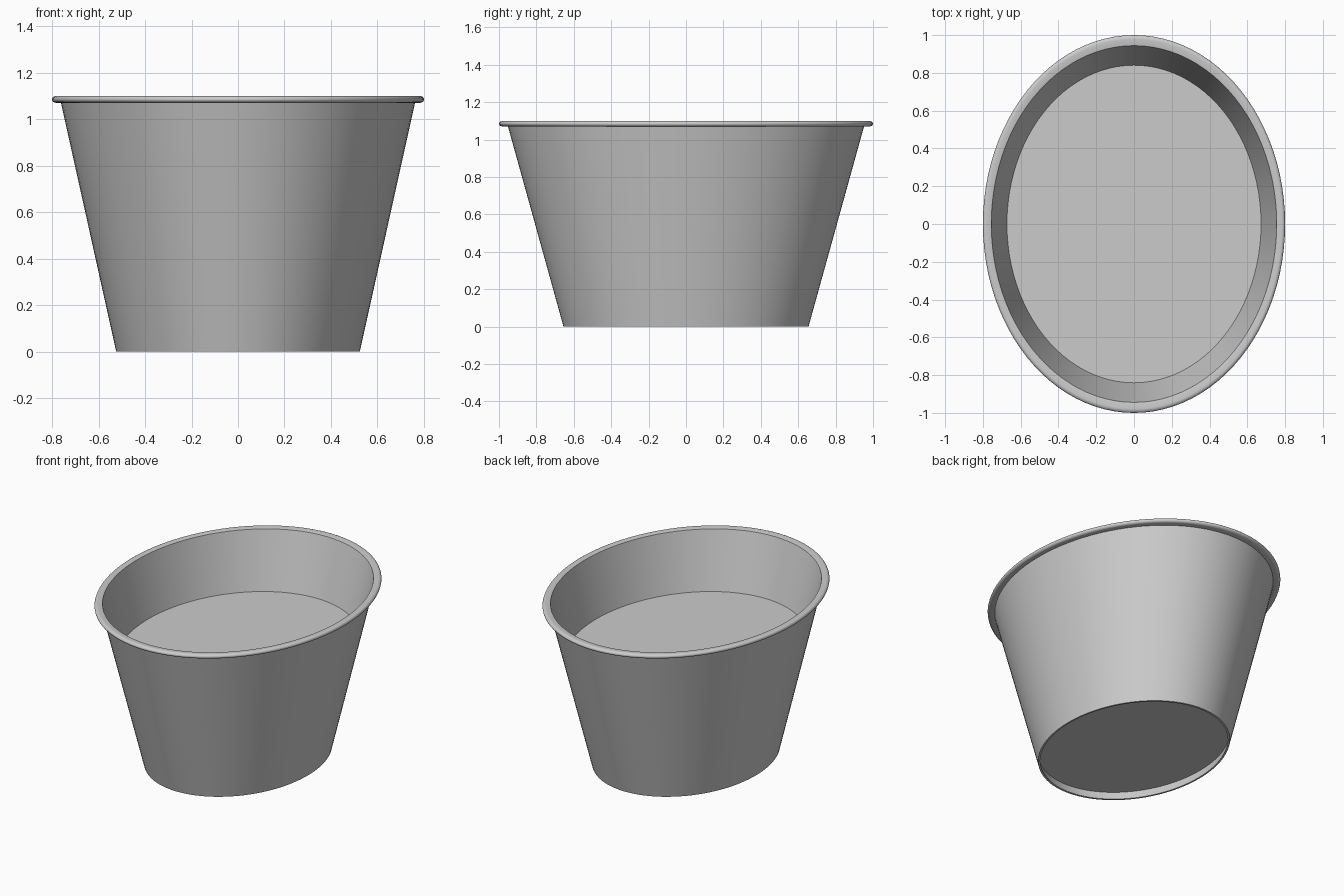
import bpy
import math

if "Cube" in bpy.data.objects:
    bpy.data.objects.remove(bpy.data.objects["Cube"])

SEGMENTS = 96
WIDTH_RATIO = 0.8      # oval: x radius relative to y radius
HEIGHT = 1.1
BASE_R, LIP_R, RIM_R = 0.655, 0.96, 1.0
WALL = 0.014

grey = bpy.data.materials.new("plain_grey")
grey.use_nodes = True
colour = (0.6, 0.6, 0.6, 1.0)
grey.diffuse_color = colour
grey.node_tree.nodes["Principled BSDF"].inputs["Base Color"].default_value = colour


def outer_radius(z):
    """Radius of the tapered outer wall at height z."""
    return BASE_R + (LIP_R - BASE_R) * z / HEIGHT


def oval_lathe(name, profile, closed=False, capped=False):
    """Revolve (radius, height) points into an oval shell."""
    verts, faces = [], []
    for r, z in profile:
        for i in range(SEGMENTS):
            a = math.tau * i / SEGMENTS
            verts.append((WIDTH_RATIO * r * math.cos(a), r * math.sin(a), z))
    count = len(profile)
    for p in range(count if closed else count - 1):
        lo, hi = p * SEGMENTS, (p + 1) % count * SEGMENTS
        for i in range(SEGMENTS):
            j = (i + 1) % SEGMENTS
            faces.append((lo + i, lo + j, hi + j, hi + i))
    if capped:
        faces.append(tuple(reversed(range(SEGMENTS))))
        faces.append(tuple(range((count - 1) * SEGMENTS, count * SEGMENTS)))
    mesh = bpy.data.meshes.new(name)
    mesh.from_pydata(verts, [], faces)
    mesh.materials.append(grey)
    obj = bpy.data.objects.new(name, mesh)
    bpy.context.collection.objects.link(obj)
    bpy.ops.object.select_all(action="DESELECT")
    obj.select_set(True)
    bpy.context.view_layer.objects.active = obj
    bpy.ops.object.shade_smooth_by_angle(angle=math.radians(35))
    return obj


# Tapered wall and rolled rim, one continuous profile
rim_half = 0.015
rim_mid = HEIGHT - rim_half
rim_low = HEIGHT - 2 * rim_half
profile = [(BASE_R, 0), (outer_radius(rim_low), rim_low)]
for step in range(9):
    a = math.radians(-90 + 180 * step / 8)
    profile.append((RIM_R - 0.022 + 0.022 * math.cos(a),
                    rim_mid + rim_half * math.sin(a)))
inner_top = HEIGHT - 0.006
profile += [(outer_radius(inner_top) - WALL, inner_top), (BASE_R - WALL, 0)]
oval_lathe("pot_wall", profile, closed=True)

# Solid filling: sunken top surface and slightly recessed underside
fill_low, fill_high = 0.055, 0.72
oval_lathe("pot_filling", [(outer_radius(z) - WALL, z)
                           for z in (fill_low, fill_high)], capped=True)
